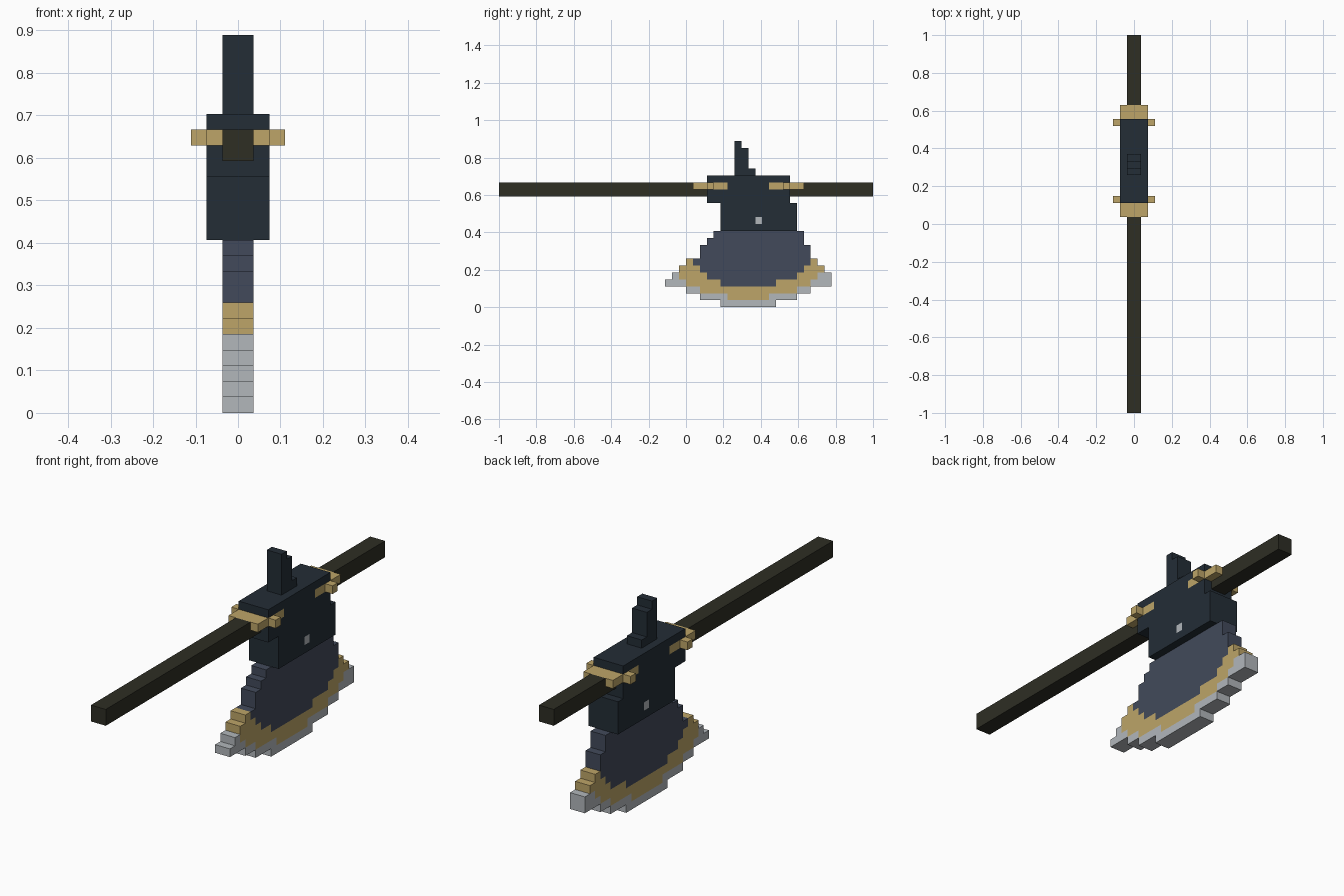
import bpy
import bmesh

if "Cube" in bpy.data.objects:
    bpy.data.objects.remove(bpy.data.objects["Cube"], do_unlink=True)

UNIT = 2 / 54  # size of one block


def make_material(name, rgb):
    linear = [((c / 255 + 0.055) / 1.055) ** 2.4 for c in rgb] + [1]
    mat = bpy.data.materials.new(name)
    mat.use_nodes = True
    mat.diffuse_color = linear
    mat.node_tree.nodes["Principled BSDF"].inputs["Base Color"].default_value = linear
    return mat


iron = make_material("dark iron", (35, 45, 54))
wood = make_material("dark wood", (46, 46, 36))
steel = make_material("blue steel", (66, 74, 91))
brass = make_material("brass", (189, 165, 104))
silver = make_material("silver", (178, 183, 187))


def block_part(name, half, spans):
    """Stepped slab, centred on x, from spans (bottom, top, start, end, material).
    Later spans recolour the blocks of earlier ones."""
    cells = {}
    for bottom, top, start, end, mat in spans:
        for z in range(bottom, top):
            for y in range(start, end):
                cells[y, z] = mat
    mats = list(dict.fromkeys(cells.values()))
    bm = bmesh.new()

    def quad(points, mat):
        verts = [bm.verts.new((x * UNIT, y * UNIT - 1, z * UNIT)) for x, y, z in points]
        bm.faces.new(verts).material_index = mats.index(mat)

    for (y, z), mat in cells.items():
        ring = [(y, z), (y + 1, z), (y + 1, z + 1), (y, z + 1)]
        quad([(half, a, b) for a, b in ring], mat)
        quad([(-half, a, b) for a, b in reversed(ring)], mat)
        # Rim faces only where there is no neighbouring block
        for i, (dy, dz) in enumerate([(0, -1), (1, 0), (0, 1), (-1, 0)]):
            if (y + dy, z + dz) not in cells:
                a, b = ring[i], ring[(i + 1) % 4]
                quad([(-half, *a), (-half, *b), (half, *b), (half, *a)], mat)

    bmesh.ops.remove_doubles(bm, verts=bm.verts, dist=UNIT / 100)
    bmesh.ops.dissolve_limit(bm, angle_limit=0.01, verts=bm.verts, edges=bm.edges,
                             delimit={'MATERIAL'})
    bmesh.ops.recalc_face_normals(bm, faces=bm.faces)
    mesh = bpy.data.meshes.new(name)
    bm.to_mesh(mesh)
    bm.free()
    for mat in mats:
        mesh.materials.append(mat)
    obj = bpy.data.objects.new(name, mesh)
    bpy.context.collection.objects.link(obj)
    return obj


def layer(bottom, rows, mat):
    """One span per row, stacked upward."""
    return [(bottom + i, bottom + i + 1, a, b, mat) for i, (a, b) in enumerate(rows)]


# Blade: silver edge, brass band, blue steel core
edge = layer(0, [(32, 40), (29, 43), (27, 45), (24, 48), (25, 48)], silver)
band = layer(1, [(33, 39), (29, 43), (27, 45), (26, 46), (26, 47), (27, 46)], brass)
core = layer(3, [(32, 40), (30, 43), (29, 44), (28, 45), (29, 45), (29, 45),
                 (30, 44), (31, 44)], steel)
block_part("blade", 1, edge + band + core)

# Axe head with brass inlays and a silver rivet on both sides
block_part("head", 2, [
    (11, 15, 32, 43, iron),
    (15, 19, 30, 42, iron),
    (17, 18, 31, 33, brass),
    (17, 18, 39, 41, brass),
    (12, 13, 37, 38, silver),
])

# Spike on top of the head
block_part("top_spike", 1, [
    (19, 20, 34, 37, iron),
    (20, 23, 34, 36, iron),
    (23, 24, 34, 35, iron),
])

# Handle, notched on top for the clamps
block_part("handle", 1, [
    (16, 17, 0, 54, wood),
    (17, 18, 0, 28, wood),
    (17, 18, 30, 42, wood),
    (17, 18, 44, 54, wood),
])

# Clamps at both ends of the head, each with a wider pin
for side, start, pin in [("front", 28, 30), ("back", 42, 41)]:
    block_part(side + "_clamp", 2, [(17, 18, start, start + 2, brass)])
    block_part(side + "_pin", 3, [(17, 18, pin, pin + 1, brass)])
